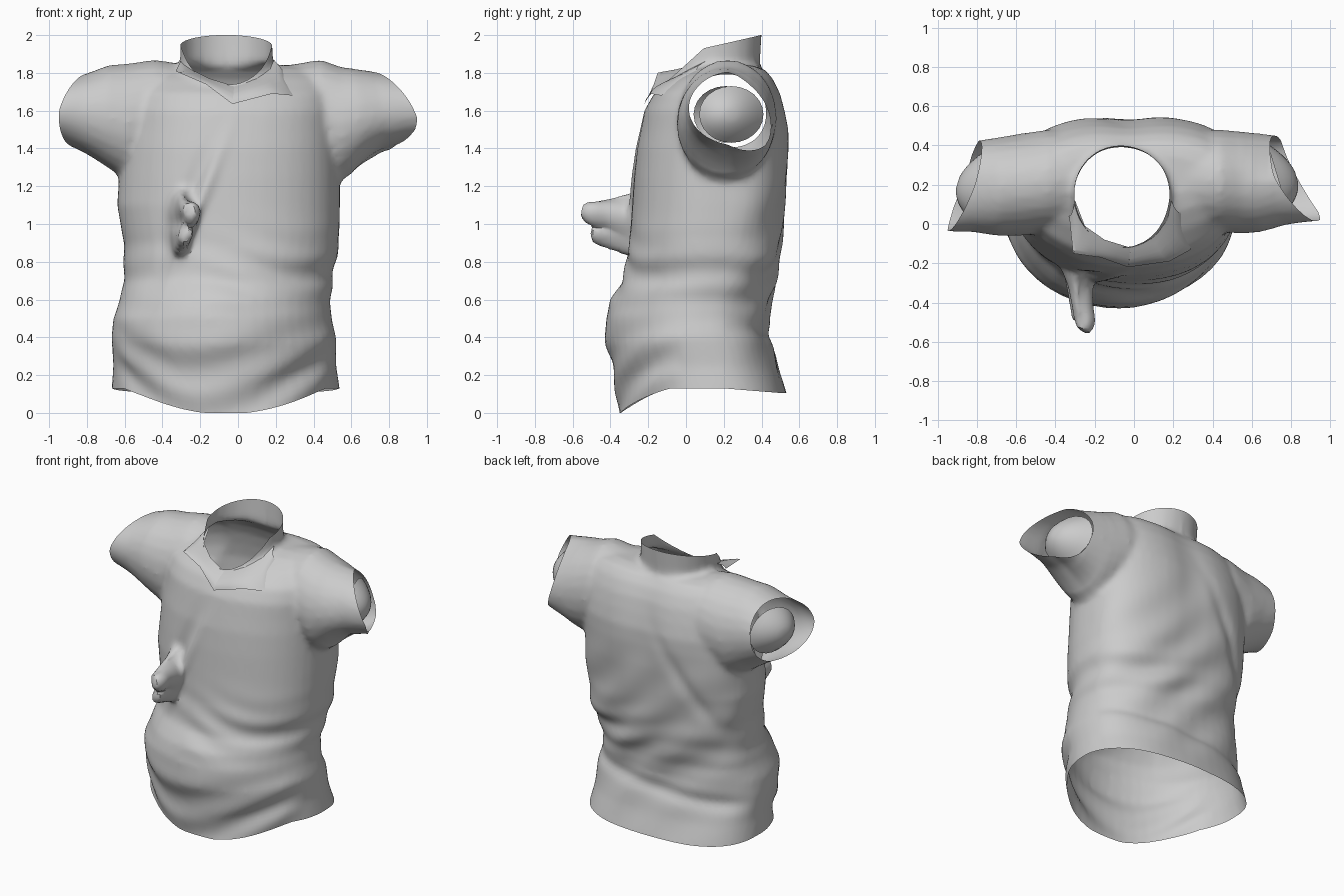
import bpy, bmesh, math
from mathutils import Vector

if "Cube" in bpy.data.objects:
    bpy.data.objects.remove(bpy.data.objects["Cube"])

SEG = 48


def loft(bm, rings):
    """Skin closed rings of points and cap both ends."""
    loops = [[bm.verts.new(p) for p in ring] for ring in rings]
    for a, b in zip(loops, loops[1:]):
        n = len(a)
        for i in range(n):
            bm.faces.new((a[i], a[(i + 1) % n], b[(i + 1) % n], b[i]))
    bm.faces.new(loops[0])
    bm.faces.new(loops[-1])


def clamp(t):
    return min(1, max(0, t))


def sup(v, n):
    return math.copysign(abs(v) ** (2 / n), v)


def torso_ring(z, xl, xr, yf, yb):
    """Horizontal section: round front, boxier back, uneven left and right."""
    pts = []
    cx, hx = (xl + xr) / 2, (xr - xl) / 2
    cy = yf + (yb - yf) * 0.57
    low = z < .8
    for i in range(SEG):
        a = math.tau * i / SEG
        c, s = math.cos(a), math.sin(a)
        if s > 0:
            n = 2.5 if c < 0 or low else 2.8
        else:
            n = (1.95 if low else 2.25) if c > 0 else (1.98 if low else 2.1)
        pts.append((cx + hx * sup(c, n), cy + (yb - cy if s > 0 else cy - yf) * sup(s, n), z))
    return pts


def ring(axis, pos, a0, b0, ra, rb, n=24):
    """Ellipse in the plane across an axis."""
    pts = []
    for i in range(n):
        t = math.tau * i / n
        u, v = a0 + ra * math.cos(t), b0 + rb * math.sin(t)
        pts.append({'x': (pos, u, v), 'y': (u, pos, v), 'z': (u, v, pos)}[axis])
    return pts


def make_object(name, bm):
    me = bpy.data.meshes.new(name)
    bm.to_mesh(me)
    bm.free()
    ob = bpy.data.objects.new(name, me)
    bpy.context.collection.objects.link(ob)
    return ob


def shade(ob, angle=40):
    bpy.ops.object.select_all(action='DESELECT')
    ob.select_set(True)
    bpy.context.view_layer.objects.active = ob
    bpy.ops.object.shade_smooth_by_angle(angle=math.radians(angle))


def closed(rings_list):
    """Append one closed solid to the body with outward normals."""
    part = bmesh.new()
    loft(part, rings_list)
    bmesh.ops.recalc_face_normals(part, faces=part.faces)
    me = bpy.data.meshes.new("part")
    part.to_mesh(me)
    part.free()
    body.from_mesh(me)
    bpy.data.meshes.remove(me)


body = bmesh.new()
# torso
closed([torso_ring(*r) for r in (
    (0.00, -.67, .54, -.36, .54), (.12, -.67, .54, -.36, .535), (.25, -.66, .52, -.37, .49),
    (.40, -.67, .52, -.425, .455), (.50, -.66, .495, -.425, .44), (.60, -.625, .49, -.40, .45),
    (.70, -.605, .50, -.335, .475), (.90, -.605, .535, -.30, .505), (1.1, -.64, .54, -.285, .525),
    (1.25, -.63, .54, -.275, .54), (1.4, -.62, .54, -.26, .55), (1.5, -.61, .54, -.24, .55),
    (1.6, -.60, .54, -.22, .53), (1.69, -.58, .53, -.17, .505), (1.77, -.53, .50, -.06, .465),
    (1.82, -.46, .44, .04, .42), (1.84, -.36, .34, .12, .36))])
# sleeves: x, centre y, centre z, half depth, half height
closed([ring('x', *r) for r in ((.25, .23, 1.62, .24, .22), (.44, .22, 1.56, .26, .31),
    (.55, .21, 1.53, .26, .30), (.65, .21, 1.56, .25, .26), (.78, .22, 1.60, .225, .21),
    (.90, .22, 1.61, .21, .18), (1.05, .22, 1.61, .20, .15))])
closed([ring('x', *r) for r in ((-.25, .23, 1.62, .24, .22), (-.44, .22, 1.57, .26, .30),
    (-.58, .20, 1.54, .26, .31), (-.70, .19, 1.57, .25, .27), (-.83, .19, 1.59, .23, .21),
    (-.93, .18, 1.60, .22, .17), (-1.05, .18, 1.60, .21, .15))])
# neck band
closed([ring('z', *r) for r in ((1.55, -.06, .14, .27, .27), (1.75, -.06, .145, .26, .26),
    (1.88, -.06, .15, .245, .25), (2.15, -.07, .165, .245, .245))])
# pulled tuft of cloth on the chest
closed([ring('y', *r) for r in ((-.15, -.29, 1.04, .11, .19), (-.32, -.29, 1.05, .055, .12),
    (-.42, -.28, 1.07, .05, .08), (-.50, -.27, 1.07, .05, .065), (-.55, -.27, 1.08, .035, .05))])
closed([ring('y', *r) for r in ((-.15, -.31, .94, .08, .15), (-.35, -.31, .93, .045, .07),
    (-.49, -.29, .95, .035, .04))])

raw = make_object("raw_solid", body)
m = raw.modifiers.new("remesh", 'REMESH')
m.mode, m.voxel_size = 'VOXEL', 0.02
m = raw.modifiers.new("smooth", 'SMOOTH')
m.factor, m.iterations = 0.5, 5
dg = bpy.context.evaluated_depsgraph_get()
me = bpy.data.meshes.new_from_object(raw.evaluated_get(dg))
bpy.data.objects.remove(raw)
bm = bmesh.new()
bm.from_mesh(me)


def cut(co, no, test):
    """Open the shell beyond a plane, only where test holds."""
    co, no = Vector(co), Vector(no).normalized()
    fs = [f for f in bm.faces if test(f.calc_center_median())]
    geom = fs + list({e for f in fs for e in f.edges}) + list({v for f in fs for v in f.verts})
    bmesh.ops.bisect_plane(bm, geom=geom, plane_co=co, plane_no=no, dist=1e-5)
    dead = []
    for f in bm.faces:
        c = f.calc_center_median()
        if test(c) and (c - co).dot(no) > 0:
            dead.append(f)
    bmesh.ops.delete(bm, geom=dead, context='FACES')


def at_neck(c):
    return abs(c.x + .06) < .32 and c.z > 1.69 and c.y > -.13


# hem, sleeve and neck openings
cut((0, 0, .13), (0, 0, -1), lambda c: c.z < .3)
cut((.95, .03, 1.53), (.88, .46, .13), lambda c: c.x > .6)
cut((-.95, -.02, 1.5), (-.94, .33, .08), lambda c: c.x < -.65 and c.z > 1.2)
cut((-.06, -.11, 1.745), (0, -.68, .75), at_neck)
cut((-.06, .4, 2.0), (0, -.22, .97), at_neck)


def bump(t, c, w):
    return math.exp(-((t - c) / w) ** 2)


# cloth folds, pointed sleeve ends and dipped front hem
bm.normal_update()
for v, n in [(v, v.normal.copy()) for v in bm.verts]:
    x, y, z = v.co
    front, back = clamp(-y / .15), clamp((y - .2) / .15)
    d = .011 * bump(z, .25, .2) * front * math.sin(32 * (z - .35 * (x + .05) ** 2 - .06 * math.sin(4 * x)))
    d += .008 * bump(z, .75, .17) * math.sin(36 * z + 5 * x + 2 * math.sin(6 * x)) * (.3 + .7 * bump(x, .3, .35))
    d += .009 * back * bump(z, .75, .45) * math.sin(17 * z + 14 * x + math.sin(5 * x))
    d -= .018 * back * bump(z, .42 + .08 * x, .045)
    d -= .02 * back * bump(x, -.03, .13) * bump(z, 1.55, .35)
    s = (x + .07) * .93 - (z - 1.45) * .37
    d += front * (.03 * bump(s, .0, .035) - .02 * bump(s, -.07, .05)) * bump(z, 1.08, .28)
    s = (x + .15) * .85 - (z - 1.5) * .52
    d -= .015 * back * bump(s, 0, .05) * bump(z, 1.15, .3)
    v.co += n * d
    if z > 1.2:
        v.co.x -= .35 * max(0, abs(z - 1.53) - .03) * clamp((x - .6) / .2)
        v.co.x += .2 * max(0, abs(z - 1.52) - .08) * clamp((-x - .65) / .2)
        v.co.z -= .35 * max(0, y - .22) * clamp((x - .55) / .2)
    if z < .5:
        t, w = clamp((-.08 - y) / .27), clamp((.5 - z) / .35)
        v.co.z -= w * (.13 * t * (.5 + .5 * t) + .025 * clamp((y - .2) / .3))
shade(make_object("shirt_body", bm))
bpy.data.meshes.remove(me)


def strip(name, upper, lower, sag):
    """Cloth flap ruled between two edges, bulging outward."""
    b = bmesh.new()
    rows = []
    for k in range(5):
        t = k / 4
        row = []
        for p, q in zip(upper, lower):
            c = Vector(p).lerp(Vector(q), t)
            c.y -= sag * math.sin(math.pi * t)
            row.append(b.verts.new(c))
        rows.append(row)
    for r0, r1 in zip(rows, rows[1:]):
        for i in range(len(r0) - 1):
            b.faces.new((r0[i], r0[i + 1], r1[i + 1], r1[i]))
    bmesh.ops.subdivide_edges(b, edges=b.edges, cuts=1, use_grid_fill=True, smooth=.4)
    shade(make_object(name, b))


# turned-down collar points
strip("collar_flap_right",
      [(.19, .12, 1.87), (.17, .02, 1.82), (.10, -.07, 1.77), (-.02, -.12, 1.73)],
      [(.25, .06, 1.80), (.29, -.13, 1.68), (.18, -.19, 1.69), (-.03, -.22, 1.635)], .025)
strip("collar_flap_left",
      [(-.02, -.12, 1.73), (-.15, -.08, 1.77), (-.25, -.01, 1.82), (-.30, .12, 1.87)],
      [(-.03, -.22, 1.635), (-.17, -.17, 1.74), (-.31, -.15, 1.80), (-.33, .04, 1.81)], .02)


def lining(name, side, x0, cy):
    """Domed inner cloth seen inside a sleeve opening."""
    b = bmesh.new()
    loops = []
    for k in range(1, 7):
        r = k / 6
        loops.append([b.verts.new((side * (x0 + .1 * (1 - r * r) - .3 * (p[1] - cy)), p[1], p[2]))
                      for p in ring('x', 0, cy, 1.58, .17 * r, .15 * r)])
    b.faces.new(loops[0])
    for p, q in zip(loops, loops[1:]):
        for i in range(24):
            j = (i + 1) % 24
            b.faces.new((p[i], p[j], q[j], q[i]))
    bmesh.ops.recalc_face_normals(b, faces=b.faces)
    shade(make_object(name, b))


lining("sleeve_lining_right", 1, .73, .24)
lining("sleeve_lining_left", -1, .80, .21)
